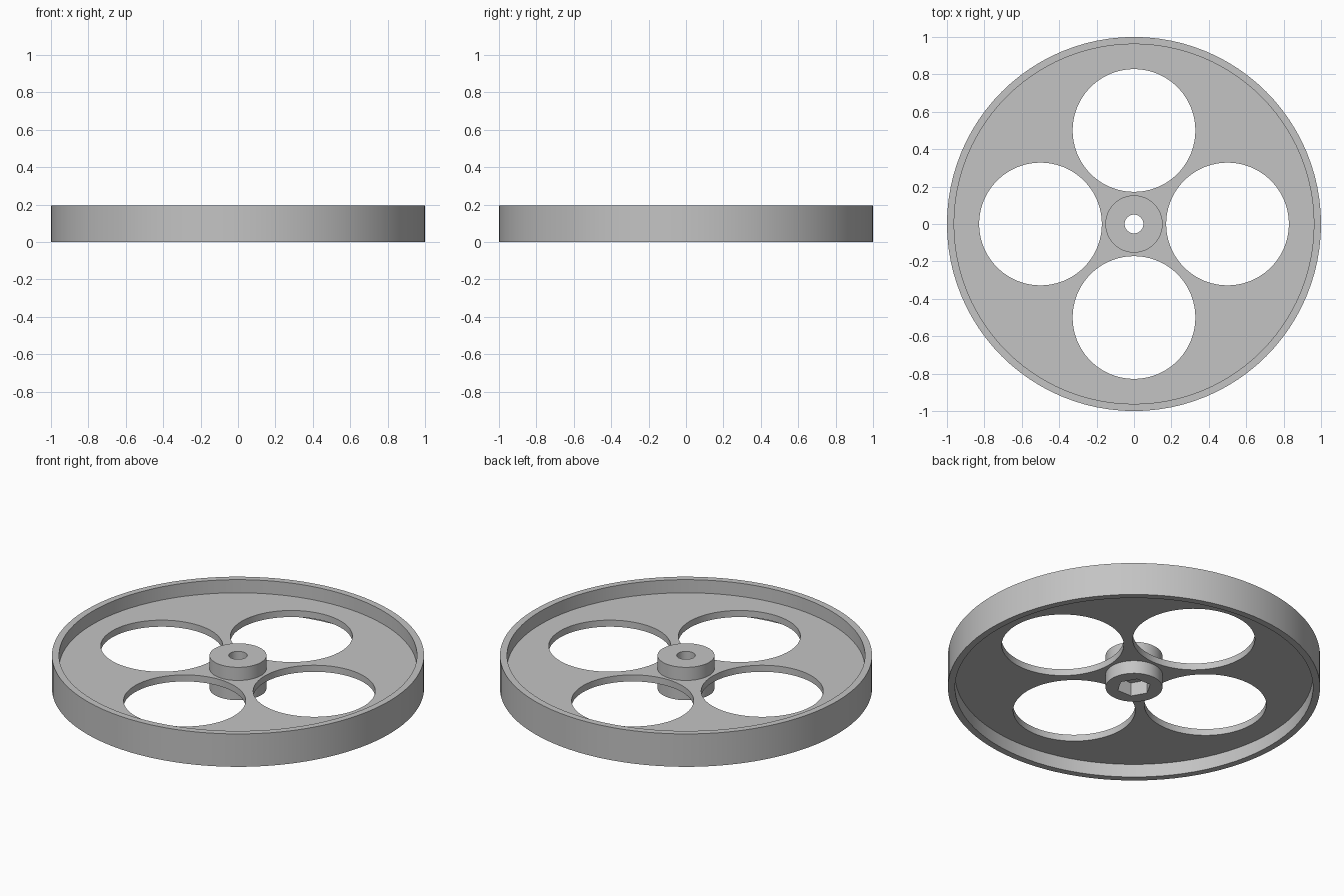
import bpy, bmesh, math

HEIGHT = 0.195
WEB_BOTTOM, WEB_TOP = 0.078, 0.117
SEGMENTS = 96

cube = bpy.data.objects.get("Cube")
if cube:
    bpy.data.objects.remove(cube, do_unlink=True)

# Single plain grey material
grey = bpy.data.materials.new("plain grey")
grey.use_nodes = True
colour = (0.55, 0.55, 0.55, 1)
grey.diffuse_color = colour
grey.node_tree.nodes["Principled BSDF"].inputs["Base Color"].default_value = colour


def cylinder(name, radius, bottom, top, x=0, y=0, sides=SEGMENTS):
    bpy.ops.mesh.primitive_cylinder_add(
        vertices=sides, radius=radius, depth=top - bottom,
        location=(x, y, (bottom + top) / 2))
    obj = bpy.context.object
    obj.name = name
    obj.data.materials.append(grey)
    return obj


def cut(target, cutters):
    """Subtract the cutters, then discard them."""
    for cutter in cutters:
        cutter.hide_render = True
        mod = target.modifiers.new("cut", 'BOOLEAN')
        mod.operation = 'DIFFERENCE'
        mod.solver = 'EXACT'
        mod.object = cutter
        bpy.context.view_layer.objects.active = target
        bpy.ops.object.modifier_apply(modifier=mod.name)
        bpy.data.objects.remove(cutter, do_unlink=True)


def smooth(obj):
    bpy.ops.object.select_all(action='DESELECT')
    obj.select_set(True)
    bpy.context.view_layer.objects.active = obj
    bpy.ops.object.shade_smooth_by_angle(angle=math.radians(30))


# Outer rim
rim = cylinder("rim", 1.0, 0, HEIGHT)
cut(rim, [cylinder("rim_cutter", 0.962, -0.1, HEIGHT + 0.1)])

# Thin web with four round openings and a seat for the hub
web = cylinder("web", 0.975, WEB_BOTTOM, WEB_TOP)
openings = [cylinder("opening_cutter", 0.328, -0.1, 0.3,
                     0.5 * math.cos(i * math.pi / 2),
                     0.5 * math.sin(i * math.pi / 2)) for i in range(4)]
cut(web, openings + [cylinder("seat_cutter", 0.14, -0.1, 0.3)])

# Hub with a round bore and a hexagonal nut pocket underneath
hub = cylinder("hub", 0.153, 0, HEIGHT)
bore = cylinder("bore_cutter", 0.05, -0.1, 0.3, sides=48)
pocket = cylinder("pocket_cutter", 0.092, -0.1, 0.08, sides=6)
pocket.rotation_euler.z = math.pi / 6
bpy.context.view_layer.update()
cut(hub, [bore, pocket])

for part in (rim, web, hub):
    smooth(part)
